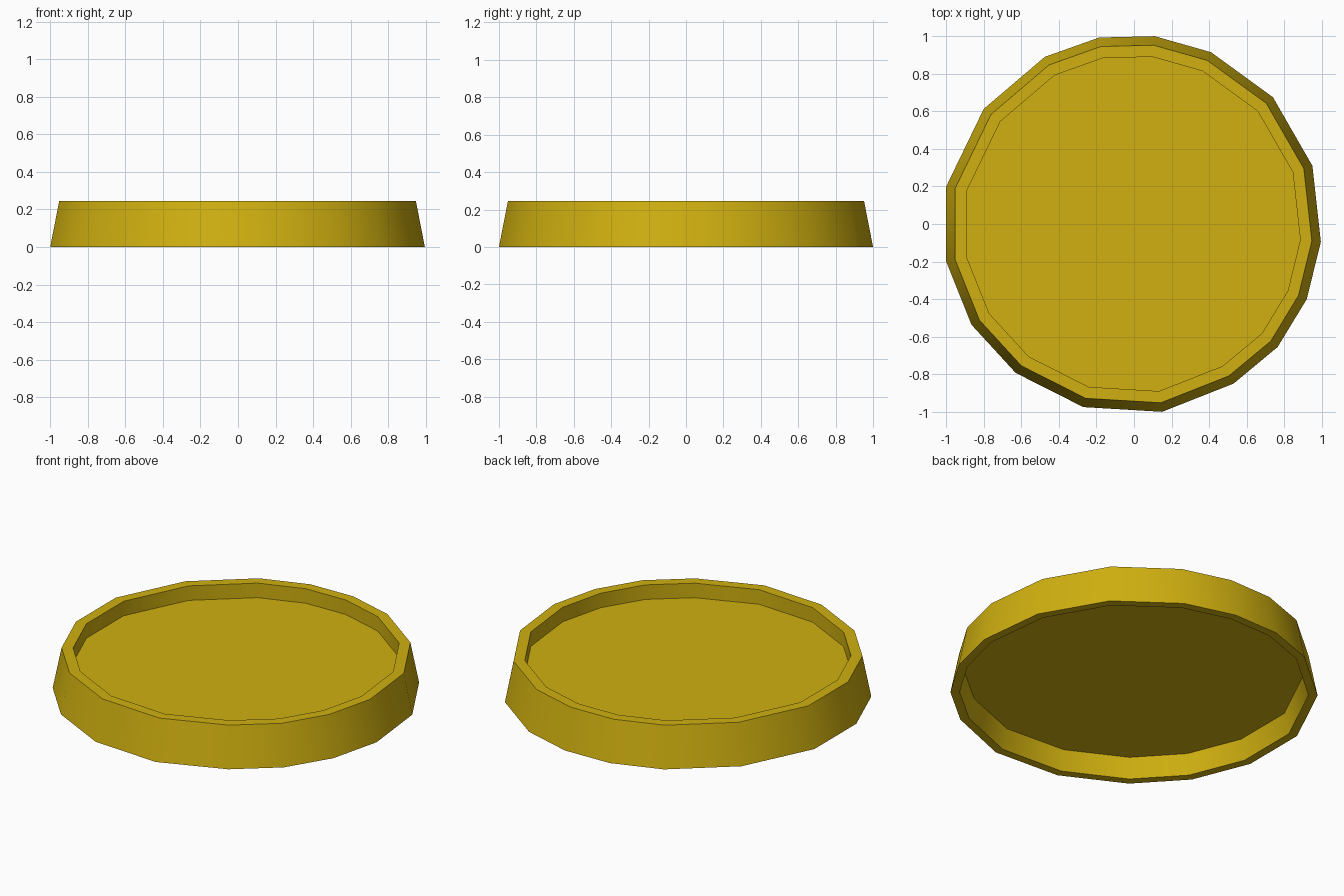
import bpy, bmesh, math

if "Cube" in bpy.data.objects:
    bpy.data.objects.remove(bpy.data.objects["Cube"])

# Irregular 17-sided outline of the base
OUTLINE = [(0.11, 1.0), (0.41, 0.915), (0.74, 0.675), (0.95, 0.31), (0.995, -0.095),
           (0.92, -0.40), (0.765, -0.655), (0.53, -0.85), (0.15, -1.0), (-0.27, -0.975),
           (-0.63, -0.793), (-0.865, -0.537), (-1.0, -0.20), (-1.0, 0.20), (-0.80, 0.613),
           (-0.475, 0.89), (-0.185, 0.993)]

mat = bpy.data.materials.new("mustard")
mat.diffuse_color = (0.63, 0.435, 0.005, 1)
mat.use_nodes = True
mat.node_tree.nodes["Principled BSDF"].inputs["Base Color"].default_value = mat.diffuse_color


def loft(name, profile, closed):
    """Join scaled copies of the outline, given as (scale, height) pairs."""
    bm = bmesh.new()
    rings = [[bm.verts.new((x * s, y * s, z)) for x, y in OUTLINE] for s, z in profile]
    n = len(OUTLINE)
    pairs = list(zip(rings, rings[1:]))
    if closed:
        pairs.append((rings[-1], rings[0]))
    else:
        bm.faces.new(rings[0])
        bm.faces.new(rings[-1])
    for a, b in pairs:
        for i in range(n):
            j = (i + 1) % n
            bm.faces.new((a[i], a[j], b[j], b[i]))
    bmesh.ops.recalc_face_normals(bm, faces=bm.faces)
    me = bpy.data.meshes.new(name)
    bm.to_mesh(me)
    bm.free()
    ob = bpy.data.objects.new(name, me)
    bpy.context.collection.objects.link(ob)
    me.materials.append(mat)
    bpy.ops.object.select_all(action='DESELECT')
    bpy.context.view_layer.objects.active = ob
    ob.select_set(True)
    bpy.ops.object.shade_smooth_by_angle(angle=math.radians(40))
    return ob


# Rim wall: leaning outside, upright inner lip above the floor, leaning below it
loft("rim", [(1.0, 0), (0.952, 0.245), (0.89, 0.245), (0.89, 0.14),
             (0.916, 0.14), (0.95, 0)], True)
# Floor plate held inside the rim
loft("floor_plate", [(0.93, 0.12), (0.91, 0.157)], False)
